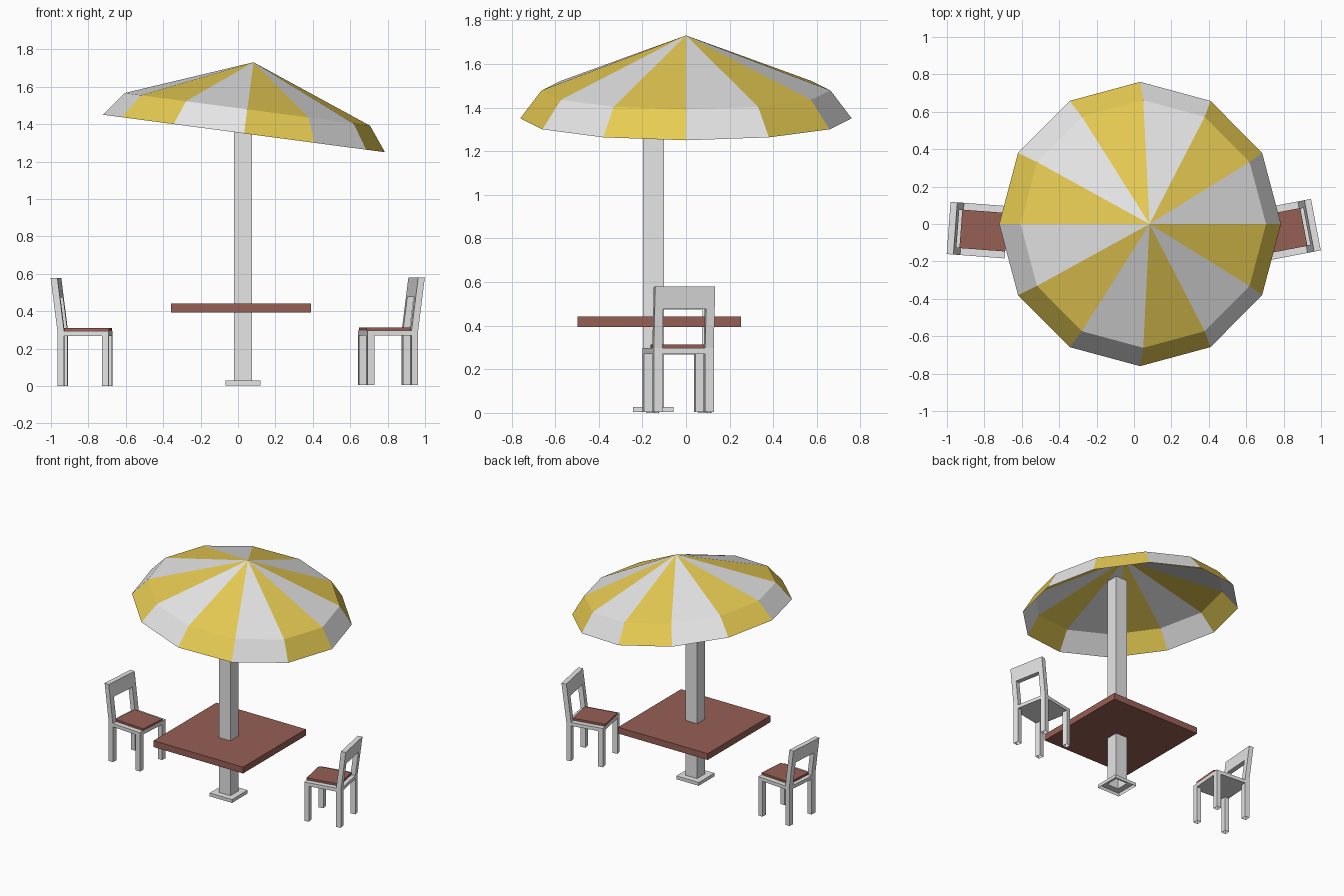
import bpy, bmesh, math
from mathutils import Matrix, Vector

if "Cube" in bpy.data.objects:
    bpy.data.objects.remove(bpy.data.objects["Cube"])


def material(name, rgb):
    m = bpy.data.materials.new(name)
    m.diffuse_color = (*rgb, 1)
    m.use_nodes = True
    m.node_tree.nodes["Principled BSDF"].inputs["Base Color"].default_value = m.diffuse_color
    return m


WHITE = material("off_white", (0.79, 0.79, 0.79))
YELLOW = material("yellow", (0.80, 0.60, 0.085))
BROWN = material("red_brown", (0.31, 0.115, 0.09))


def finish(name, bm, mats, matrix=Matrix()):
    me = bpy.data.meshes.new(name)
    bm.to_mesh(me)
    bm.free()
    for m in mats:
        me.materials.append(m)
    ob = bpy.data.objects.new(name, me)
    ob.matrix_world = matrix
    bpy.context.collection.objects.link(ob)
    return ob


def box_bm(x, y, z, shear=0.0, open_bottom=False):
    """Box from (min, max) ranges; shear shifts the top along x."""
    bm = bmesh.new()
    bmesh.ops.create_cube(bm, size=1)
    for v in bm.verts:
        top = v.co.z > 0
        v.co = Vector((x[v.co.x > 0] + (shear if top else 0), y[v.co.y > 0], z[top]))
    if open_bottom:
        bm.normal_update()
        bmesh.ops.delete(bm, geom=[f for f in bm.faces if f.normal.z < -0.9],
                         context='FACES_ONLY')
    return bm


# Table top
finish("table_top", box_bm((-0.358, 0.39), (-0.497, 0.253), (0.394, 0.442)), [BROWN])

# Foot plate with the pole drawn up out of its top face, hollow underneath
PX, PY, FOOT, POLE = 0.027, -0.15, 0.0935, 0.0295
bm = box_bm((PX - FOOT, PX + FOOT), (PY - FOOT, PY + FOOT), (0.003, 0.028), open_bottom=True)
bm.normal_update()
top = [f for f in bm.faces if f.normal.z > 0.9]
bmesh.ops.inset_region(bm, faces=top, thickness=FOOT - POLE)
ext = bmesh.ops.extrude_face_region(bm, geom=top)
for v in [g for g in ext['geom'] if isinstance(g, bmesh.types.BMVert)]:
    v.co.z = 1.65
bmesh.ops.delete(bm, geom=[f for f in top if f.is_valid], context='FACES_ONLY')
bmesh.ops.recalc_face_normals(bm, faces=bm.faces)
finish("pole_and_foot", bm, [WHITE])

# Canopy: tilted twelve-gore shell with alternating colours
N = 12
bm = bmesh.new()
apex = bm.verts.new((0, 0, 0.384))
rings = [[bm.verts.new((r * math.cos(2 * math.pi * k / N), r * math.sin(2 * math.pi * k / N), z))
          for k in range(N)] for r, z in ((0.662, 0.13), (0.76, 0.0))]
inner, outer = rings
for k in range(N):
    j = (k + 1) % N
    for f in (bm.faces.new((apex, inner[k], inner[j])),
              bm.faces.new((inner[k], outer[k], outer[j], inner[j]))):
        f.material_index = k % 2
tilt = Matrix.Translation((0.0325, 0, 1.35)) @ Matrix.Rotation(math.radians(7.57), 4, 'Y')
finish("canopy", bm, [WHITE, YELLOW], tilt)

# Chairs: local +x is the direction the sitter faces
D, W, LEG_D, LEG_W = 0.1375, 0.14, 0.036, 0.04
SEAT, TOP, LEAN, MID = 0.293, 0.576, -0.036, 0.473


def chair(prefix, x, y, z, degrees):
    place = Matrix.Translation((x, y, z)) @ Matrix.Rotation(math.radians(degrees), 4, 'Z')

    def part(name, mat, *args, **kw):
        finish(prefix + "_" + name, box_bm(*args, **kw), [mat], place)

    split = LEAN * (MID - SEAT) / (TOP - SEAT)
    for side, ys in (("right", (-W, LEG_W - W)), ("left", (W - LEG_W, W))):
        part("front_leg_" + side, WHITE, (D - LEG_D, D), ys, (0, 0.267), open_bottom=True)
        part("rear_leg_" + side, WHITE, (-D, LEG_D - D), ys, (0, 0.267), open_bottom=True)
        part("back_post_" + side, WHITE, (-D, LEG_D - D), ys, (SEAT, MID), shear=split)
    part("back_panel", WHITE, (-D + split, LEG_D - D + split), (-W, W), (MID, TOP),
         shear=LEAN - split)
    part("seat_frame", WHITE, (-D, D), (-W, W), (0.267, SEAT))
    part("seat_cushion", BROWN, (-0.108, D), (-0.103, 0.103), (SEAT, 0.309))


chair("left_chair", -0.818, -0.034, 0.0, -4.3)
chair("right_chair", 0.802, -0.036, 0.004, 190.8)
